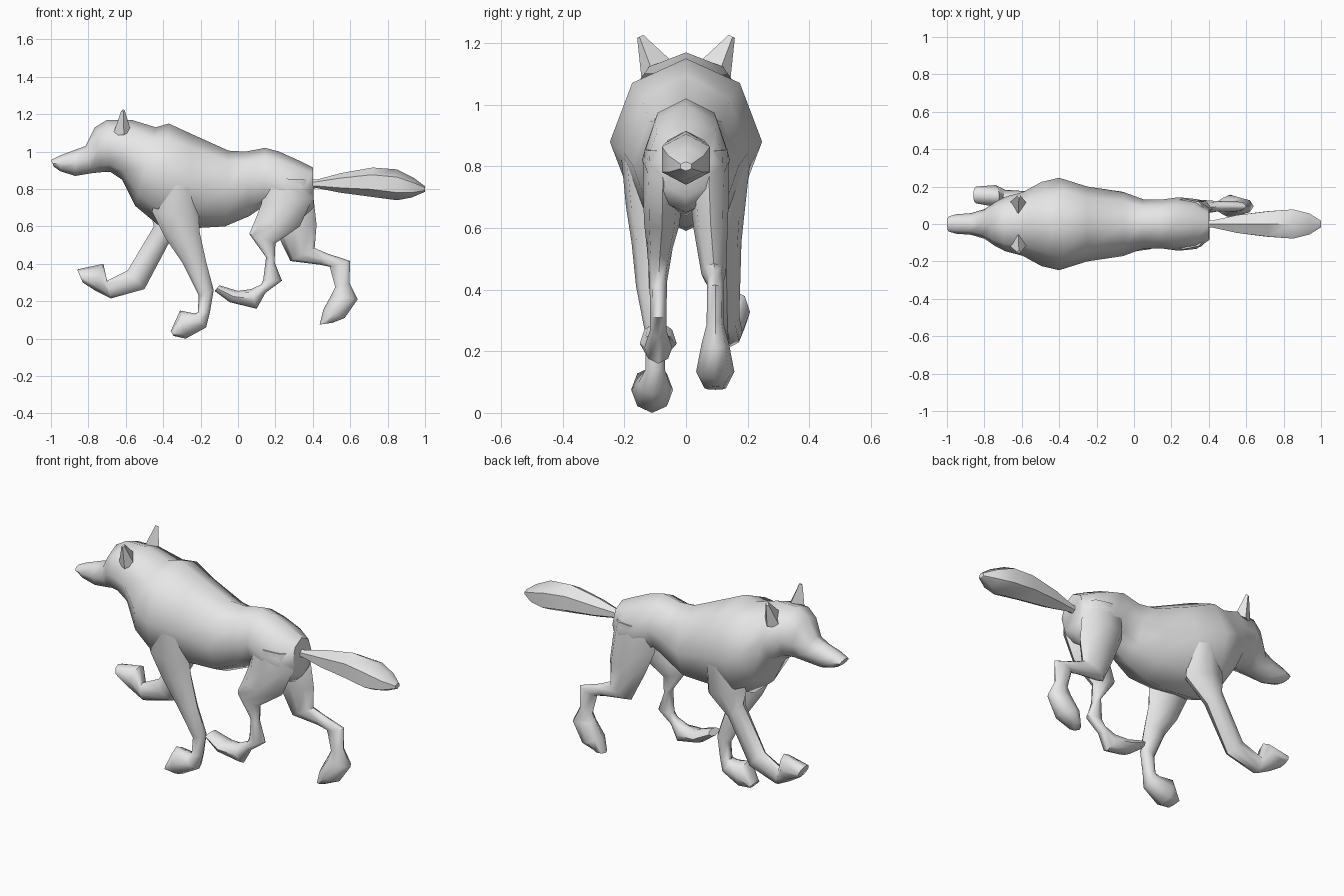
import bpy, bmesh, math
from mathutils import Vector

grey = bpy.data.materials.new("light grey")
grey.diffuse_color = (0.8, 0.8, 0.8, 1.0)


def finish(name, bm, angle):
    """Turn a bmesh into a smooth object that keeps its hard edges."""
    bmesh.ops.recalc_face_normals(bm, faces=bm.faces)
    mesh = bpy.data.meshes.new(name)
    bm.to_mesh(mesh)
    bm.free()
    mesh.materials.append(grey)
    obj = bpy.data.objects.new(name, mesh)
    bpy.context.collection.objects.link(obj)
    bpy.ops.object.select_all(action='DESELECT')
    obj.select_set(True)
    bpy.context.view_layer.objects.active = obj
    bpy.ops.object.shade_smooth_by_angle(angle=math.radians(angle))
    return obj


def skin(name, rings, angle=55):
    """Join rings of points into a closed tube."""
    bm = bmesh.new()
    loops = [[bm.verts.new(p) for p in ring] for ring in rings]
    n = len(loops[0])
    for a, b in zip(loops, loops[1:]):
        for i in range(n):
            j = (i + 1) % n
            bm.faces.new((a[i], a[j], b[j], b[i]))
    bm.faces.new(loops[0])
    bm.faces.new(loops[-1])
    return finish(name, bm, angle)


def loft(name, sections, sides=8):
    """Each section: edge point (x, z), opposite edge point (x, z), centre y, half width."""
    rings = []
    for x1, z1, x2, z2, y, w in sections:
        a, b = Vector((x1, y, z1)), Vector((x2, y, z2))
        mid, half = (a + b) / 2, (a - b) / 2
        rings.append([mid + half * math.cos(t) + Vector((0, w * math.sin(t), 0))
                      for t in (2 * math.pi * i / sides for i in range(sides))])
    return skin(name, rings)


# Head, neck and trunk in one skin, from nose to rump
loft("body", [
    (-1.00, 0.955, -0.985, 0.92, 0, 0.04),
    (-0.95, 0.98, -0.95, 0.895, 0, 0.052),
    (-0.87, 1.01, -0.87, 0.87, 0, 0.058),
    (-0.815, 1.03, -0.78, 0.885, 0, 0.08),
    (-0.765, 1.13, -0.73, 0.89, 0, 0.115),
    (-0.70, 1.17, -0.68, 0.89, 0, 0.145),
    (-0.57, 1.17, -0.62, 0.85, 0, 0.17),
    (-0.44, 1.13, -0.55, 0.71, 0, 0.225),
    (-0.37, 1.15, -0.43, 0.61, 0, 0.247),
    (-0.25, 1.095, -0.25, 0.59, 0, 0.20),
    (-0.05, 1.005, -0.07, 0.60, 0, 0.172),
    (0.04, 1.00, 0.06, 0.655, 0, 0.132),
    (0.145, 1.02, 0.14, 0.71, 0, 0.13),
    (0.22, 1.00, 0.26, 0.64, 0, 0.143),
    (0.32, 0.955, 0.35, 0.65, 0, 0.133),
    (0.40, 0.915, 0.405, 0.70, 0, 0.085),
])

# Bushy tail
loft("tail", [
    (0.38, 0.85, 0.38, 0.80, 0, 0.02),
    (0.42, 0.85, 0.42, 0.805, 0, 0.022),
    (0.55, 0.885, 0.55, 0.78, 0, 0.055),
    (0.72, 0.915, 0.70, 0.76, 0, 0.078),
    (0.85, 0.905, 0.85, 0.74, 0, 0.09),
    (0.94, 0.86, 0.93, 0.755, 0, 0.065),
    (1.00, 0.815, 1.00, 0.785, 0, 0.02),
], sides=6)

# Front leg on the -y side, planted
loft("front_leg_planted", [
    (-0.42, 0.84, -0.24, 0.82, -0.15, 0.06),
    (-0.46, 0.68, -0.21, 0.66, -0.135, 0.06),
    (-0.39, 0.54, -0.205, 0.57, -0.125, 0.052),
    (-0.30, 0.41, -0.17, 0.41, -0.12, 0.042),
    (-0.21, 0.23, -0.13, 0.26, -0.10, 0.03),
    (-0.215, 0.14, -0.15, 0.14, -0.10, 0.032),
    (-0.235, 0.135, -0.17, 0.06, -0.105, 0.05),
    (-0.31, 0.15, -0.28, 0.0, -0.11, 0.068),
    (-0.36, 0.04, -0.345, 0.015, -0.11, 0.045),
])

# Front leg on the +y side, reaching forward
loft("front_leg_reaching", [
    (-0.42, 0.84, -0.24, 0.82, 0.15, 0.06),
    (-0.47, 0.68, -0.23, 0.62, 0.13, 0.06),
    (-0.45, 0.60, -0.37, 0.51, 0.13, 0.05),
    (-0.59, 0.365, -0.50, 0.265, 0.135, 0.038),
    (-0.70, 0.31, -0.68, 0.215, 0.145, 0.038),
    (-0.72, 0.40, -0.76, 0.255, 0.15, 0.058),
    (-0.86, 0.37, -0.83, 0.30, 0.155, 0.045),
])

# Hind leg on the -y side, tucked under
loft("hind_leg_tucked", [
    (0.15, 0.86, 0.38, 0.85, -0.08, 0.055),
    (0.125, 0.72, 0.40, 0.75, -0.075, 0.065),
    (0.09, 0.63, 0.33, 0.60, -0.078, 0.058),
    (0.06, 0.56, 0.20, 0.51, -0.085, 0.042),
    (0.15, 0.435, 0.195, 0.41, -0.09, 0.028),
    (0.135, 0.315, 0.235, 0.31, -0.09, 0.027),
    (0.125, 0.29, 0.147, 0.245, -0.09, 0.027),
    (0.07, 0.265, 0.10, 0.16, -0.09, 0.045),
    (0.0, 0.255, -0.045, 0.195, -0.09, 0.06),
    (-0.10, 0.285, -0.125, 0.255, -0.09, 0.045),
])

# Hind leg on the +y side, pushing back
loft("hind_leg_pushing", [
    (0.15, 0.86, 0.38, 0.85, 0.08, 0.055),
    (0.14, 0.72, 0.405, 0.74, 0.075, 0.065),
    (0.20, 0.58, 0.42, 0.61, 0.08, 0.055),
    (0.28, 0.415, 0.41, 0.485, 0.09, 0.04),
    (0.44, 0.395, 0.47, 0.458, 0.095, 0.027),
    (0.49, 0.385, 0.60, 0.415, 0.095, 0.027),
    (0.52, 0.275, 0.595, 0.30, 0.095, 0.028),
    (0.50, 0.235, 0.64, 0.21, 0.095, 0.045),
    (0.457, 0.157, 0.57, 0.11, 0.095, 0.062),
    (0.436, 0.075, 0.505, 0.085, 0.095, 0.035),
])

# Pointed ears: a four-sided base tapering to a blunt tip, mirrored
tip = Vector((-0.615, 0.15, 1.22))
for side, s in (("left", -1), ("right", 1)):
    base = [Vector(p) for p in ((-0.67, 0.11, 1.085), (-0.62, 0.045, 1.14),
                                (-0.572, 0.11, 1.11), (-0.61, 0.145, 1.09))]
    mid = sum(base, Vector()) / 4
    top = [tip + (p - mid) * 0.2 for p in base]
    skin("ear_" + side, [[(p.x, p.y * s, p.z) for p in ring] for ring in (base, top)], 30)
